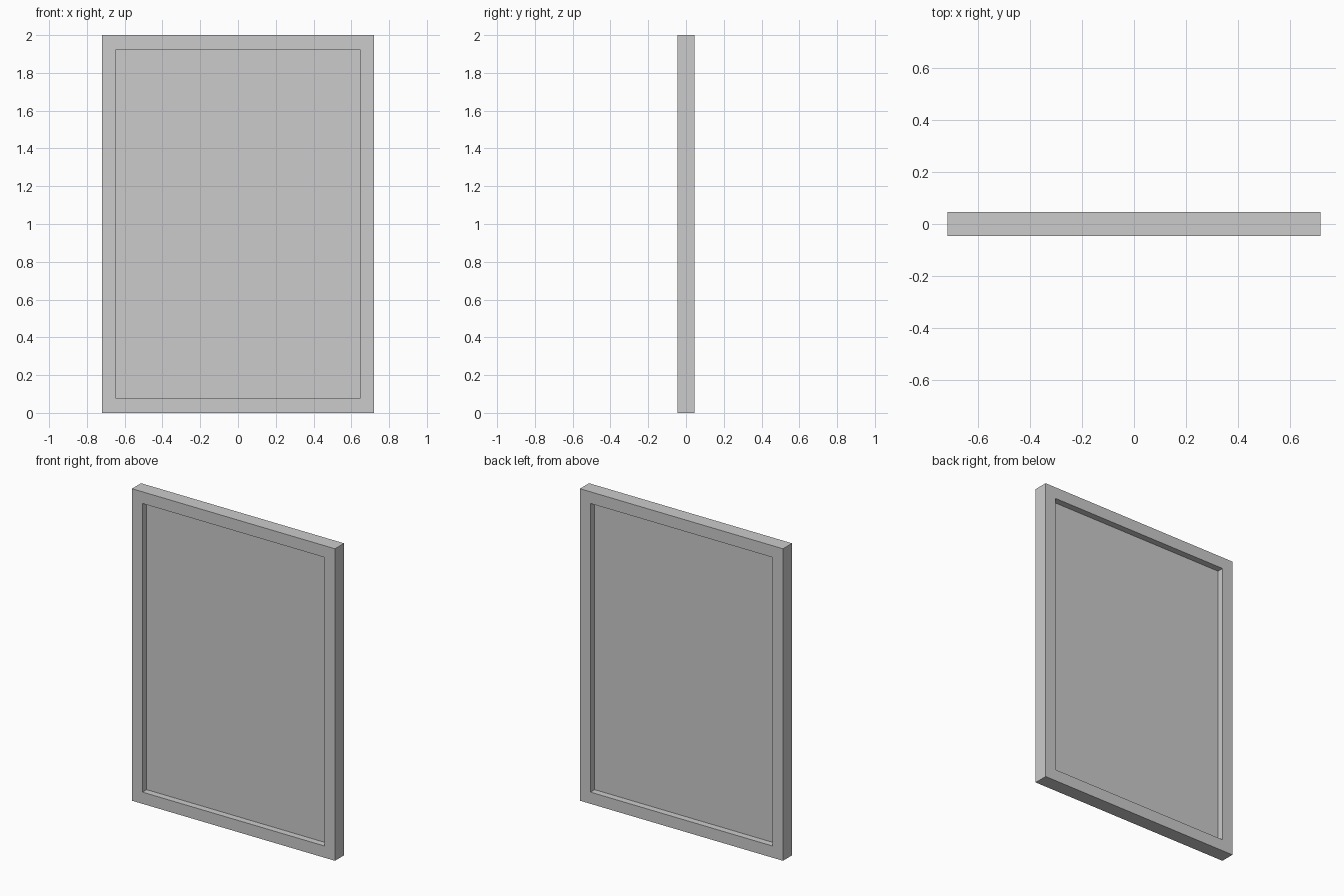
import bpy, bmesh

if "Cube" in bpy.data.objects:
    bpy.data.objects.remove(bpy.data.objects["Cube"])

W, H, D = 0.72, 2.0, 0.046     # half width, height, half depth
RAIL = 0.075                   # width of the frame border
PANEL_D = 0.004                # half thickness of the inset panel


def make_object(name, bm):
    bmesh.ops.recalc_face_normals(bm, faces=bm.faces)
    mesh = bpy.data.meshes.new(name)
    bm.to_mesh(mesh)
    bm.free()
    obj = bpy.data.objects.new(name, mesh)
    bpy.context.collection.objects.link(obj)
    return obj


def ring(bm, inset, y):
    x, lo, hi = W - inset, inset, H - inset
    return [bm.verts.new(p) for p in
            ((-x, y, lo), (x, y, lo), (x, y, hi), (-x, y, hi))]


# Border frame: a rectangular profile swept around the opening
bm = bmesh.new()
rings = [ring(bm, i, y) for i, y in
         ((0, -D), (0, D), (RAIL, D), (RAIL, -D))]
for k in range(4):
    a, b = rings[k], rings[(k + 1) % 4]
    for i in range(4):
        j = (i + 1) % 4
        bm.faces.new((a[i], a[j], b[j], b[i]))
make_object("border_frame", bm)

# Thin panel set midway in the frame
bm = bmesh.new()
front, back = ring(bm, RAIL, -PANEL_D), ring(bm, RAIL, PANEL_D)
bm.faces.new(front)
bm.faces.new(back[::-1])
for i in range(4):
    j = (i + 1) % 4
    bm.faces.new((front[i], front[j], back[j], back[i]))
make_object("inset_panel", bm)
